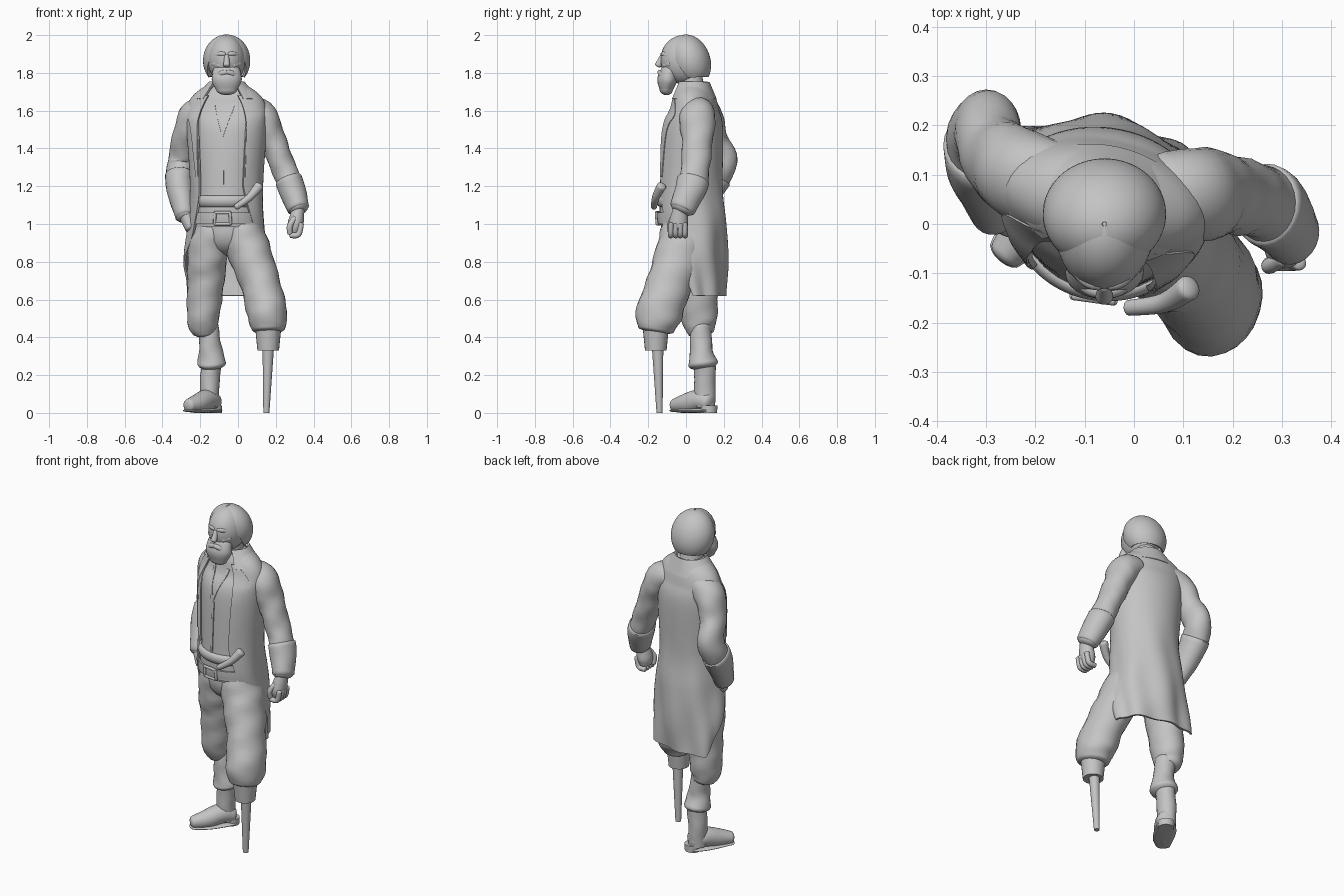
import bpy, bmesh
from math import sin, cos, pi, radians
from mathutils import Vector, Matrix

cube = bpy.data.objects.get("Cube")
if cube:
    bpy.data.objects.remove(cube)

grey = bpy.data.materials.new("plain grey")
grey.use_nodes = True
colour = (.55, .55, .55, 1)
grey.diffuse_color = colour
grey.node_tree.nodes["Principled BSDF"].inputs["Base Color"].default_value = colour

X, Y, Z = Matrix.Identity(3)
MIDDLE = -.06   # the head and trunk stand right of centre
TURN = -.2      # the trunk turns slightly to its right


def smooth_rows(rows, steps=6):
    """Smooth interpolation through rows of any width."""
    rows = [Vector(row) for row in rows]
    result = []
    for i in range(len(rows) - 1):
        here, there = rows[i], rows[i + 1]
        before, after = rows[max(i - 1, 0)], rows[min(i + 2, len(rows) - 1)]
        leave, arrive = (there - before) / 2, (after - here) / 2
        for step in range(steps):
            t = step / steps
            blend = t * t * (3 - 2 * t)
            result.append(here * (1 - blend) + there * blend
                          + leave * (t * (1 - t) ** 2) - arrive * (t * t * (1 - t)))
    return result + [rows[-1]]


def build(name, rings, closed=True, thickness=0):
    """Skin a list of rings; closed rings get end caps, open ones thickness."""
    bm = bmesh.new()
    loops = [[bm.verts.new(point) for point in ring] for ring in rings]
    count = len(loops[0])
    for upper, lower in zip(loops, loops[1:]):
        for i in range(count if closed else count - 1):
            j = (i + 1) % count
            bm.faces.new((upper[i], upper[j], lower[j], lower[i]))
    if closed:
        bm.faces.new(loops[0][::-1])
        bm.faces.new(loops[-1])
    bmesh.ops.recalc_face_normals(bm, faces=bm.faces)
    mesh = bpy.data.meshes.new(name)
    bm.to_mesh(mesh)
    bm.free()
    mesh.materials.append(grey)
    obj = bpy.data.objects.new(name, mesh)
    bpy.context.collection.objects.link(obj)
    bpy.ops.object.select_all(action='DESELECT')
    obj.select_set(True)
    bpy.context.view_layer.objects.active = obj
    if thickness:
        modifier = obj.modifiers.new("thickness", 'SOLIDIFY')
        modifier.thickness, modifier.offset = thickness, 0
        bpy.ops.object.modifier_apply(modifier=modifier.name)
    bpy.ops.object.shade_smooth_by_angle(angle=radians(50))


def limb(name, rows, depth=1, wrinkle=0, dome=.5, across=X, steps=6):
    """Tube with domed ends along rows of x, y, z, radius."""
    rows = smooth_rows(rows, steps)
    points = [row.to_3d() for row in rows]
    last = len(points) - 1
    stations = []
    for i, point in enumerate(points):
        tangent = (points[min(i + 1, last)] - points[max(i - 1, 0)]).normalized()
        radius = rows[i][3]
        domes = {0: (1.4, 1.1, .8, .4, 0), last: (0, -.4, -.8, -1.1, -1.4)}
        for angle in domes.get(i, (0,)):
            stations.append((point - tangent * (radius * dome * sin(angle)), tangent, radius * cos(angle)))
    rings = []
    for point, tangent, radius in stations:
        side = (across - tangent * across.dot(tangent)).normalized()
        front = tangent.cross(side) * depth
        ring = []
        for k in range(24):
            a = 2 * pi * k / 24
            crease = 1 + wrinkle * (sin(2 * a + 45 * point.z) + sin(3 * a - 70 * point.z) / 2)
            ring.append(point + (side * cos(a) + front * sin(a)) * (radius * crease))
        rings.append(ring)
    build(name, rings)


def oval_point(row, angle, offset=0, turn=TURN):
    """Point on a level oval (height, y, half width, half depth), angle from front to left."""
    height, centre, wide, deep = row
    x, y = (wide + offset) * sin(angle), -(deep + offset) * cos(angle)
    return Vector((MIDDLE + x * cos(turn) - y * sin(turn), centre + x * sin(turn) + y * cos(turn), height))


def solid(name, rows, offset=0, turn=TURN):
    build(name, [[oval_point(row, 2 * pi * k / 32, offset, turn) for k in range(32)] for row in rows])


def shell(name, rows, gap, offset=0, turn=TURN, fold=0):
    """Oval wrap, open at the front by the right and left angles of a gap rule."""
    rings = []
    for row in rows:
        right, left = (radians(value) for value in gap(row[0]))
        ring = []
        for k in range(49):
            a = left + (2 * pi - left - right) * k / 48
            depth = fold * max(0, 1.3 - row[0]) * (sin(7 * a + 5 * row[0]) + sin(4 * a - 14 * row[0]) / 2)
            ring.append(oval_point(row, a, offset + depth, turn))
        rings.append(ring)
    build(name, rings, False, .012)


# Trunk ovals from neck to coat hem
body = smooth_rows([(1.74, .04, .08, .06), (1.68, .045, .165, .09), (1.61, .045, .2, .11), (1.5, .03, .2, .15),
                    (1.2, .02, .18, .16), (1, .03, .19, .17), (.8, .06, .21, .14), (.62, .09, .21, .1)], 12)


def body_point(height, degrees, offset):
    row = min(body, key=lambda candidate: abs(candidate[0] - height)).copy()
    row[0] = height
    return oval_point(row, radians(degrees), offset)


def patch(name, rows, offset):
    """Strip lying on the trunk, rows of height and two angles."""
    build(name, [[body_point(height, start + (end - start) * k / 12, offset) for k in range(13)]
                 for height, start, end in smooth_rows(rows)], False, .009)


def coat_gap(height):
    """The coat opens wider below the waist, sooner on the left."""
    drop = max(0, 1.2 - height) / .6
    return 38 + 80 * drop ** 2, 38 + 50 * drop


# Trunk and clothes
solid("vest", [row for row in body if row[0] > .98], -.006)
limb("breeches_seat", [(-.05, .03, 1.05, .15), (-.05, .02, .94, .14)], dome=.8)
shell("long_coat", body, coat_gap, .008, fold=.014)
shell("coat_collar", smooth_rows([(1.75, .04, .085, .075), (1.66, .04, .17, .11)]), coat_gap, .004)
for side, s in (("left", 1), ("right", -1)):
    patch(side + "_lapel", [(1.68, s * 26, s * 40), (1.58, s * 34, s * 64), (1.5, s * 38, s * 54),
                            (1.25, s * 40, s * 46)], .014)
    patch(side + "_neckline", [(1.64, s * 14, s * 20), (1.46, s * -2, s * 3)], -.006)
patch("vest_placket", [(1.45, 0, 5), (1.15, 0, 5)], -.006)
patch("belt", [(1.06, -75, 75), (1, -75, 75)], .006)
limb("waist_sash", [(*body_point(1.12, degrees, -.006), .03) for degrees in range(-70, 71, 20)],
     depth=.6, wrinkle=.06, across=Z)

# Belt buckle frame
corners = [body_point(height, degrees, .012) for height, degrees in ((1.06, -8), (1.06, 16), (1, 16), (1, -8))]
for i, corner in enumerate(corners):
    limb(f"buckle_bar_{i + 1}", [(*corners[i - 1], .008), (*corner, .008)], across=Y, steps=1)

# Pistol grip tucked in the sash
limb("pistol_grip", [(-.01, -.17, 1.09, .016), (.06, -.16, 1.14, .02), (.11, -.13, 1.2, .026)], across=Y)

# Sleeves with turned cuffs
sleeves = {
    "left": [(.06, .06, 1.6, .075), (.125, .06, 1.565, .085), (.18, .06, 1.45, .072),
             (.24, .05, 1.3, .066), (.28, .03, 1.2, .067), (.32, -.02, 1.08, .054)],
    "right": [(-.16, .08, 1.61, .075), (-.23, .1, 1.565, .085), (-.28, .14, 1.45, .07),
              (-.3, .19, 1.33, .071), (-.31, .13, 1.21, .068), (-.28, .03, 1.04, .048)]}
for side, rows in sleeves.items():
    limb(side + "_sleeve", rows, depth=1.15, wrinkle=.03)
    cuff = [(x, y, z, radius * 1.09) for x, y, z, radius in smooth_rows(rows)[-9:]]
    limb(side + "_cuff", cuff, depth=1.15, wrinkle=.015, dome=.2, steps=1)

# Hands, the right one in its pocket
limb("right_hand", [(-.28, .03, 1.05, .036), (-.25, .01, .98, .032)], depth=1.2)
limb("left_hand", [(.32, -.03, 1.08, .032), (.305, -.04, 1, .042), (.3, -.04, .96, .034)], depth=1.2)
for i in range(4):
    y = -.08 + .025 * i
    limb(f"left_finger_{i + 1}", [(.335, y, 1, .014), (.32, y, .945, .015), (.28, y, .94, .015)], across=Y)
limb("left_thumb", [(.3, -.07, 1.03, .016), (.275, -.085, .99, .016), (.275, -.08, .95, .014)])

# Breeches
limb("left_breeches", [(.02, 0, .98, .11), (.06, -.03, .85, .115), (.12, -.09, .68, .105),
                       (.155, -.145, .52, .107), (.16, -.16, .44, .085)], depth=1.14, wrinkle=.025, dome=.2)
limb("right_breeches", [(-.13, .03, .98, .11), (-.16, .04, .85, .108), (-.17, .06, .7, .098),
                        (-.185, .07, .5, .085), (-.18, .08, .43, .065)], depth=1.12, wrinkle=.025, dome=.4)

# Wooden leg
limb("peg_socket", [(.16, -.16, .44, .068), (.16, -.16, .33, .057)], dome=0)
limb("peg", [(.16, -.15, .34, .03), (.15, -.14, 0, .016)], dome=0)

# Stocking and boot
limb("right_stocking", [(-.16, .08, .46, .055), (-.145, .08, .34, .06), (-.14, .09, .26, .078)],
     wrinkle=.03, dome=.4)
limb("boot_shaft", [(-.14, .1, .25, .052), (-.15, .1, .16, .052), (-.15, .1, .03, .05)],
     depth=1.1, wrinkle=.015, dome=0)
foot = [(-.13, .12, .055, .05), (-.165, .07, .068, .056), (-.21, 0, .05, .052), (-.26, -.06, .04, .035)]
limb("boot_foot", foot)
limb("boot_sole", [(x, y, .012, radius * 1.1) for x, y, z, radius in foot], depth=.2)
limb("boot_heel", [(-.13, .12, .04, .046), (-.13, .12, 0, .045)], dome=0)


def egg(centre, lean, height, tall, wide, deep, lowest):
    """Level ovals of an egg shape from a lowest latitude to the crown."""
    latitudes = [radians(lowest + (88 - lowest) * k / 24) for k in range(25)]
    return [(height + tall * sin(a), centre - lean * sin(a), wide * cos(a), deep * cos(a)) for a in latitudes]


# Head, hair and beard
limb("neck", [(MIDDLE, .02, 1.8, .06), (MIDDLE, .04, 1.67, .07)])
solid("head", egg(-.012, 0, 1.87, .13, .1, .123, -80), turn=0)
shell("hair", egg(.02, .02, 1.865, .132, .119, .105, -40),
      lambda height: [48 - 38 * (height - 1.865) / .132] * 2, turn=0)
limb("beard", [(MIDDLE, -.085, 1.81, .074), (MIDDLE, -.1, 1.76, .08), (MIDDLE, -.105, 1.71, .055)],
     depth=.65, wrinkle=.015)
limb("nose", [(MIDDLE, -.125, 1.89, .012), (MIDDLE, -.147, 1.84, .018)])
face_parts = {"moustache": [(0, -.14, 1.805, .012), (.03, -.13, 1.795, .015), (.06, -.11, 1.77, .008)],
              "brow": [(.01, -.125, 1.9, .01), (.035, -.115, 1.9, .013), (.07, -.085, 1.89, .007)],
              "cheek": [(.03, -.107, 1.84, .02), (.06, -.08, 1.85, .022)],
              "eye": [(.03, -.113, 1.874, .008), (.045, -.107, 1.874, .007)]}
for part, rows in face_parts.items():
    for side, s in (("left", 1), ("right", -1)):
        limb(f"{side}_{part}", [(MIDDLE + s * x, y, z, radius) for x, y, z, radius in rows], across=Z)
